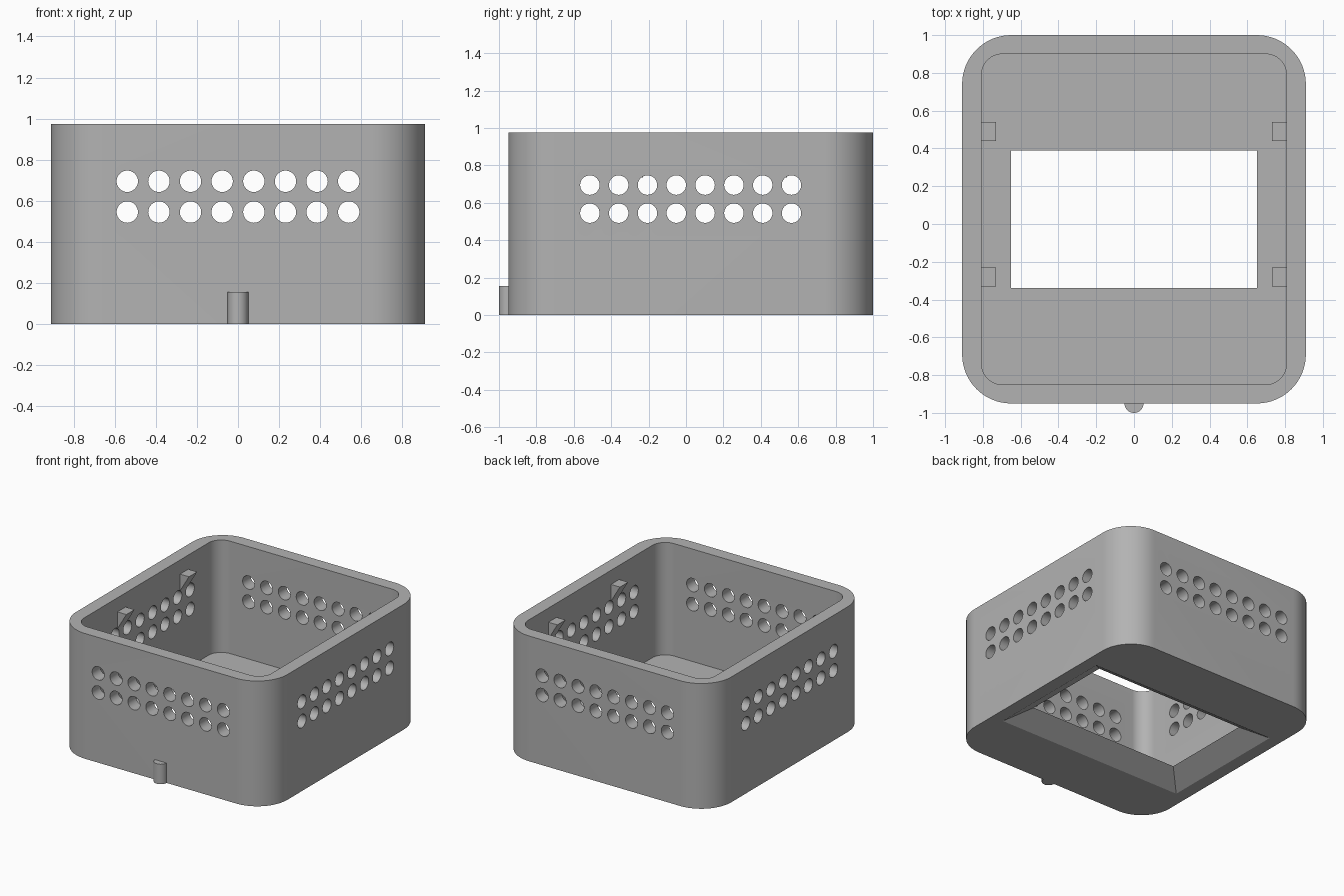
import bpy
import bmesh
from math import cos, sin, pi, radians
from mathutils import Matrix, Vector

old = bpy.data.objects.get("Cube")
if old:
    bpy.data.objects.remove(old, do_unlink=True)

grey = bpy.data.materials.new("plain grey")
grey.use_nodes = True
colour = (0.45, 0.45, 0.45, 1)
grey.diffuse_color = colour
grey.node_tree.nodes["Principled BSDF"].inputs["Base Color"].default_value = colour

MID_Y = 0.025          # centre of the box in y
HEIGHT = 0.975
FLOOR = 0.1


def make_object(name, bm):
    bmesh.ops.recalc_face_normals(bm, faces=bm.faces)
    mesh = bpy.data.meshes.new(name)
    bm.to_mesh(mesh)
    bm.free()
    mesh.materials.append(grey)
    obj = bpy.data.objects.new(name, mesh)
    bpy.context.scene.collection.objects.link(obj)
    return obj


def loft(name, bottom, top):
    """Solid between two matching rings of points."""
    bm = bmesh.new()
    low = [bm.verts.new(p) for p in bottom]
    high = [bm.verts.new(p) for p in top]
    bm.faces.new(low)
    bm.faces.new(high)
    for i in range(len(low)):
        j = (i + 1) % len(low)
        bm.faces.new((low[i], low[j], high[j], high[i]))
    return make_object(name, bm)


def rounded_ring(hx, hy, r, z, steps=16):
    ring = []
    for q, (sx, sy) in enumerate([(1, 1), (-1, 1), (-1, -1), (1, -1)]):
        for i in range(steps + 1):
            a = (q + i / steps) * pi / 2
            ring.append((sx * (hx - r) + r * cos(a),
                         MID_Y + sy * (hy - r) + r * sin(a), z))
    return ring


def rect_ring(hx, hy, z):
    return [(sx * hx, MID_Y + sy * hy, z)
            for sx, sy in [(1, 1), (-1, 1), (-1, -1), (1, -1)]]


def drill(name, axis):
    """Two rows of eight long pins along one axis."""
    bm = bmesh.new()
    turn = Matrix.Rotation(pi / 2, 4, "X" if axis == "Y" else "Y")
    for z in (0.545, 0.695):
        for i in range(8):
            s = (i - 3.5) * 0.154
            place = (s, MID_Y, z) if axis == "Y" else (0, MID_Y + s, z)
            bmesh.ops.create_cone(bm, cap_ends=True, segments=32, radius1=0.052,
                                  radius2=0.052, depth=3,
                                  matrix=Matrix.Translation(place) @ turn)
    return make_object(name, bm)


def smooth(obj):
    bpy.ops.object.select_all(action="DESELECT")
    obj.select_set(True)
    bpy.context.view_layer.objects.active = obj
    bpy.ops.object.shade_smooth_by_angle(angle=radians(30))


# Case: rounded block, hollowed, drilled, with a flared window in the floor
case = loft("case", rounded_ring(0.91, 0.975, 0.26, 0),
            rounded_ring(0.91, 0.975, 0.26, HEIGHT))
cavity = loft("cavity_cutter", rounded_ring(0.807, 0.875, 0.11, FLOOR),
              rounded_ring(0.807, 0.875, 0.11, HEIGHT + 0.2))
# The flare is extended past both floor surfaces at the same slope
low, high = Vector((0.81, 0.52)), Vector((0.652, 0.365))
step = (low - high) * 0.2
window = loft("window_cutter", rect_ring(*(low + step), -0.02),
              rect_ring(*(high - step), FLOOR + 0.02))
cutters = [cavity, window, drill("front_drill", "Y"), drill("side_drill", "X")]
for cutter in cutters:
    cutter.hide_render = True
    mod = case.modifiers.new(cutter.name, "BOOLEAN")
    mod.operation = "DIFFERENCE"
    mod.solver = "EXACT"
    mod.object = cutter

# Bake the cuts and discard the cutters
graph = bpy.context.evaluated_depsgraph_get()
baked = bpy.data.meshes.new_from_object(case.evaluated_get(graph))
case.modifiers.clear()
case.data = baked
for cutter in cutters:
    bpy.data.objects.remove(cutter, do_unlink=True)
smooth(case)

# Front key: half-round peg at the base of the front wall
arc = [(0.05 * cos(pi + pi * i / 16), -0.95 + 0.05 * sin(pi + pi * i / 16))
       for i in range(17)]
outline = [(-0.05, -0.93)] + arc + [(0.05, -0.93)]
peg = loft("front_peg", [(x, y, 0) for x, y in outline],
           [(x, y, 0.155) for x, y in outline])
smooth(peg)

# Wedge clips inside the side walls, flat on top and tapering down to the wall
for side, sx in (("left", 1), ("right", -1)):
    for place, y in (("front", -0.28), ("back", 0.49)):
        profile = [(0.815, 0.865), (0.73, 0.865), (0.807, 0.735), (0.815, 0.735)]
        loft(f"{side}_{place}_clip", [(sx * x, y - 0.05, z) for x, z in profile],
             [(sx * x, y + 0.05, z) for x, z in profile])
